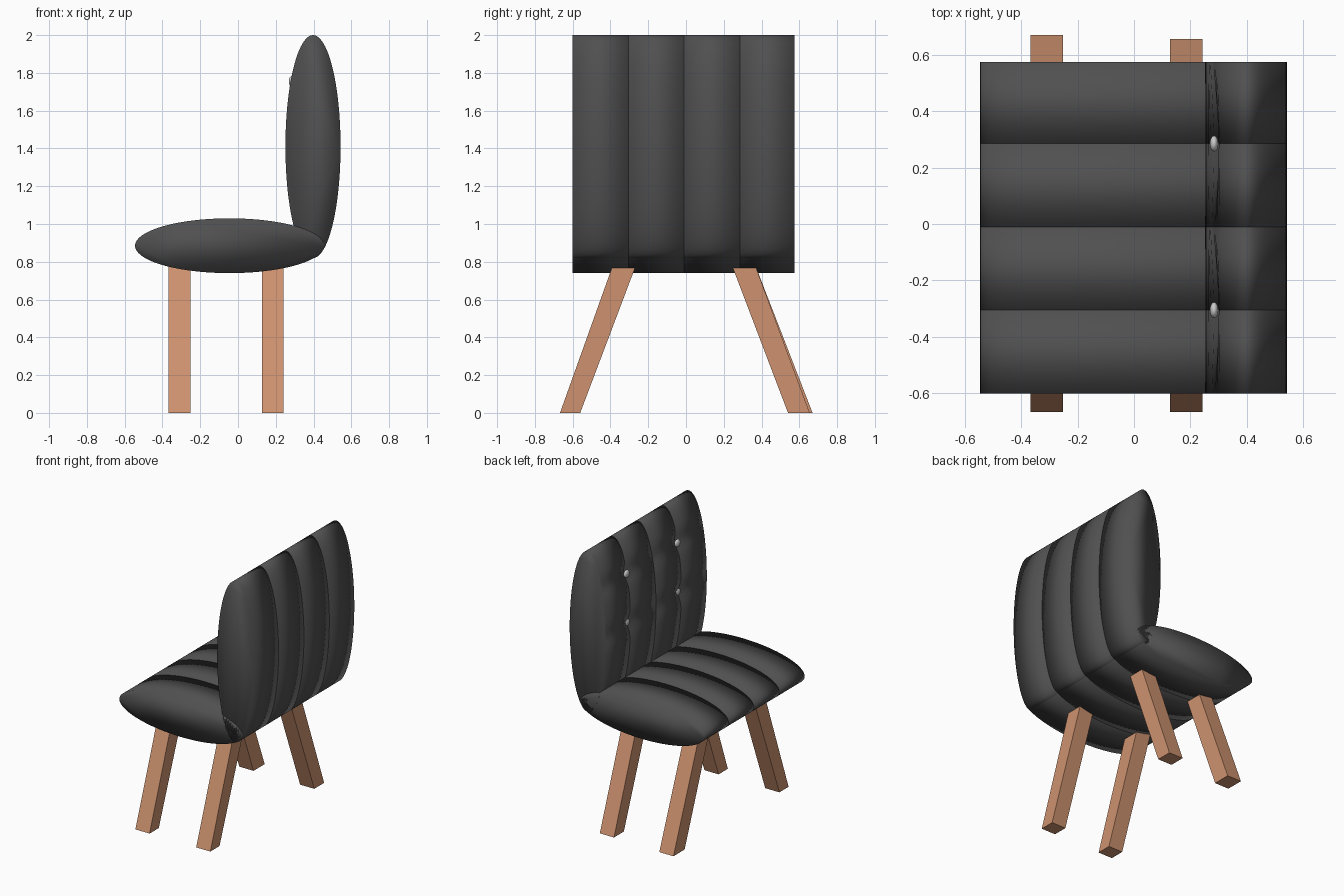
import bpy, bmesh, math
from mathutils import Vector

if "Cube" in bpy.data.objects:
    bpy.data.objects.remove(bpy.data.objects["Cube"])


def material(name, rgb):
    m = bpy.data.materials.new(name)
    m.diffuse_color = (*rgb, 1)
    m.use_nodes = True
    m.node_tree.nodes["Principled BSDF"].inputs["Base Color"].default_value = m.diffuse_color
    return m


leather = material("dark_leather", (0.08, 0.08, 0.08))
wood = material("wood", (0.62, 0.29, 0.16))

SEAMS = [-0.60, -0.305, -0.01, 0.285, 0.575]
BUTTON_SEAMS = [-0.305, 0.285]
BUTTON_Z = [1.40, 1.755]
BUTTON_X = 0.284


def add_object(name, bm, mat=None, smooth=False):
    bmesh.ops.recalc_face_normals(bm, faces=bm.faces)
    me = bpy.data.meshes.new(name)
    bm.to_mesh(me)
    bm.free()
    if mat:
        me.materials.append(mat)
    for p in me.polygons:
        p.use_smooth = smooth
    ob = bpy.data.objects.new(name, me)
    bpy.context.collection.objects.link(ob)
    return ob


def cushion(name, cx, cz, rx, rz, dents=(), n=96):
    """Row of soft elliptical rolls lying side by side along y."""
    bm = bmesh.new()
    for y0, y1 in zip(SEAMS, SEAMS[1:]):
        rings = []
        for y in (y0, y1):
            ring = []
            for i in range(n):
                a = 2 * math.pi * i / n
                x, z = cx + rx * math.cos(a), cz + rz * math.sin(a)
                # pull the seam inwards at each button
                if y in BUTTON_SEAMS and x < cx:
                    x += sum(0.03 * math.exp(-((z - d) / 0.06) ** 2) for d in dents)
                ring.append(bm.verts.new((x, y, z)))
            rings.append(ring)
        for i in range(n):
            j = (i + 1) % n
            bm.faces.new((rings[0][i], rings[0][j], rings[1][j], rings[1][i]))
        bm.faces.new(rings[0])
        bm.faces.new(rings[1])
    return add_object(name, bm, leather, smooth=True)


def leg(name, x0, x1, foot, top, z_top=0.82):
    """Square leg with horizontal ends, leaning along y."""
    bm = bmesh.new()
    lo = [bm.verts.new((x, y, 0)) for x, y in
          ((x0, foot[0]), (x1, foot[0]), (x1, foot[1]), (x0, foot[1]))]
    hi = [bm.verts.new((x, y, z_top)) for x, y in
          ((x0, top[0]), (x1, top[0]), (x1, top[1]), (x0, top[1]))]
    for i in range(4):
        j = (i + 1) % 4
        bm.faces.new((lo[i], lo[j], hi[j], hi[i]))
    bm.faces.new(lo)
    bm.faces.new(hi)
    return add_object(name, bm, wood)


# Upholstery
cushion("seat", -0.045, 0.885, 0.50, 0.145)
cushion("backrest", 0.397, 1.41, 0.146, 0.59, dents=BUTTON_Z)

# Buttons on the backrest seams
for k, (y, z) in enumerate((y, z) for y in BUTTON_SEAMS for z in BUTTON_Z):
    bm = bmesh.new()
    bmesh.ops.create_uvsphere(bm, u_segments=20, v_segments=12, radius=1)
    bmesh.ops.scale(bm, vec=Vector((0.015, 0.028, 0.028)), verts=bm.verts)
    bmesh.ops.translate(bm, vec=Vector((BUTTON_X, y, z)), verts=bm.verts)
    add_object(f"button_{k + 1}", bm, smooth=True)

# Splayed legs
for side, x0, x1, back in (("left", -0.367, -0.252, 0.67), ("right", 0.127, 0.242, 0.655)):
    leg(f"front_leg_{side}", x0, x1, (-0.667, -0.56), (-0.374, -0.25))
    leg(f"back_leg_{side}", x0, x1, (0.54, back), (0.228, 0.352))
